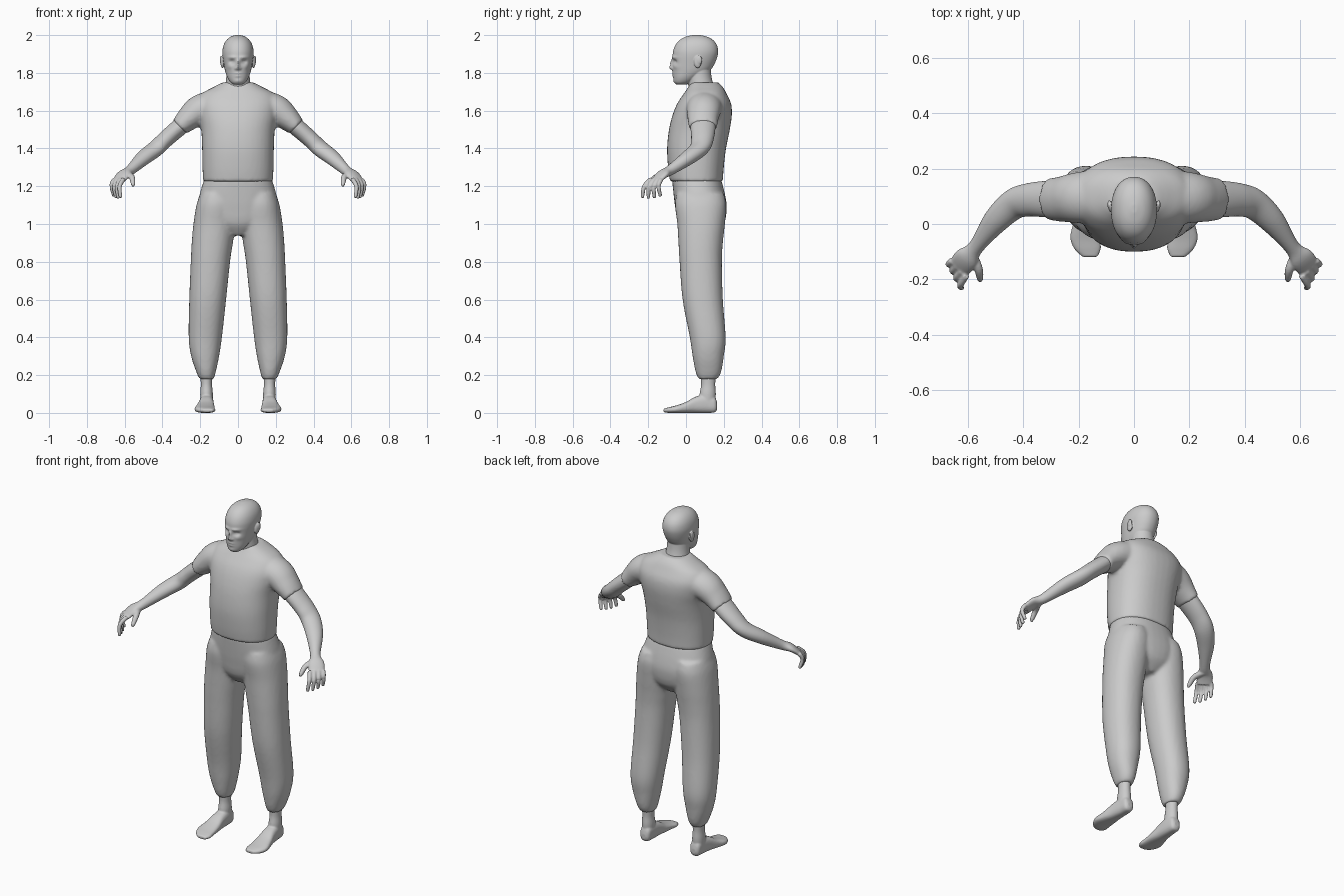
import bpy, bmesh
from math import cos, sin, pi, exp, copysign
from mathutils import Vector

SEG = 40


def smooth_rows(rows, steps=6):
    """Catmull-Rom interpolation of tuples of numbers."""
    out = []
    for i in range(len(rows) - 1):
        a, b, c, d = (rows[max(i - 1, 0)], rows[i], rows[i + 1],
                      rows[min(i + 2, len(rows) - 1)])
        for s in range(steps):
            t = s / steps
            out.append(tuple(
                0.5 * (2 * q + (r - p) * t + (2 * p - 5 * q + 4 * r - w) * t * t
                       + (3 * q - p - 3 * r + w) * t ** 3)
                for p, q, r, w in zip(a, b, c, d)))
    return out + [tuple(rows[-1])]


def loft(bm, rings, both=False, seg_fn=None):
    """Closed skin through rings; both=True adds the mirrored copy."""
    for sx in ((1, -1) if both else (1,)):
        loops = []
        for ring in rings:
            pts = [seg_fn(p) if seg_fn else p for p in ring]
            loops.append([bm.verts.new((p[0] * sx, p[1], p[2])) for p in pts])
        n = len(loops[0])
        for a, b in zip(loops, loops[1:]):
            for i in range(n):
                j = (i + 1) % n
                bm.faces.new((a[i], a[j], b[j], b[i]))
        bm.faces.new(loops[0])
        bm.faces.new(loops[-1])


def circle(power=2.0):
    """Unit superellipse."""
    e = 2 / power
    angles = [2 * pi * i / SEG for i in range(SEG)]
    return [(copysign(abs(cos(a)) ** e, cos(a)), copysign(abs(sin(a)) ** e, sin(a)))
            for a in angles]


def stack(bm, rows, both=False, power=2.0, along_y=False, seg_fn=None):
    """Sections given as (height, x0, x1, y0, y1), or (y, x0, x1, z0, z1)."""
    rings = []
    for t, x0, x1, v0, v1 in smooth_rows(rows):
        ring = []
        for c, s in circle(power):
            x = (x0 + x1) / 2 + c * (x1 - x0) / 2
            v = (v0 + v1) / 2 + s * (v1 - v0) / 2
            ring.append((x, t, v) if along_y else (x, v, t))
        rings.append(ring)
    loft(bm, rings, both, seg_fn)


def tube(bm, rows, both=True):
    """Limb through points (x, y, z, horizontal radius, vertical radius)."""
    rows = smooth_rows(rows)
    rings = []
    for i, r in enumerate(rows):
        d = (Vector(rows[min(i + 1, len(rows) - 1)][:3])
             - Vector(rows[max(i - 1, 0)][:3])).normalized()
        u = d.cross(Vector((0, 0, 1))).normalized()
        w = u.cross(d)
        rings.append([Vector(r[:3]) + u * c * r[3] + w * s * r[4] for c, s in circle()])
    loft(bm, rings, both)


def ball(bm, centre, radii):
    res = bmesh.ops.create_uvsphere(bm, u_segments=20, v_segments=12, radius=1)
    for v in res["verts"]:
        v.co = Vector(centre) + Vector([a * b for a, b in zip(v.co, radii)])


def finish(name, bm, voxel, iterations):
    """Fuse the overlapping pieces into one smooth skin."""
    bmesh.ops.recalc_face_normals(bm, faces=bm.faces[:])
    me = bpy.data.meshes.new(name)
    bm.to_mesh(me)
    bm.free()
    ob = bpy.data.objects.new(name, me)
    bpy.context.collection.objects.link(ob)
    m = ob.modifiers.new("fuse", 'REMESH')
    m.mode = 'VOXEL'
    m.voxel_size = voxel
    m.use_smooth_shade = True
    s = ob.modifiers.new("soften", 'SMOOTH')
    s.factor = 0.5
    s.iterations = iterations


# Shirt: torso and short sleeves
bm = bmesh.new()
stack(bm, [(1.225, -.185, .185, -.085, .195), (1.3, -.188, .188, -.095, .2),
           (1.4, -.19, .19, -.1, .212), (1.5, -.195, .195, -.09, .232),
           (1.58, -.21, .21, -.07, .243), (1.64, -.215, .215, -.045, .238),
           (1.69, -.19, .19, -.012, .215), (1.725, -.13, .13, .012, .195),
           (1.75, -.08, .08, .025, .17)], power=2.3)
tube(bm, [(.1, .1, 1.635, .1, .08), (.2, .095, 1.605, .092, .08),
          (.26, .09, 1.56, .082, .066), (.308, .09, 1.514, .075, .05)])
finish("shirt", bm, .01, 4)

# Trousers: hips and loose legs
bm = bmesh.new()
stack(bm, [(1.24, -.178, .178, -.074, .185), (1.15, -.205, .205, -.065, .208),
           (1.08, -.21, .21, -.056, .216), (1.0, -.16, .16, -.04, .2),
           (.94, -.06, .06, 0, .15)], power=2.3)
stack(bm, [(1.16, .02, .2, -.05, .2), (1.1, .01, .22, -.058, .214),
           (1.0, .013, .236, -.046, .206), (.9, .027, .245, -.04, .195),
           (.8, .042, .25, -.034, .19), (.6, .063, .258, -.018, .195),
           (.4, .085, .261, .02, .21), (.3, .1, .248, .035, .2),
           (.22, .117, .222, .05, .187), (.18, .128, .205, .065, .168)],
      both=True, power=2.2)
finish("trousers", bm, .01, 4)

# Arms with palm, fingers and thumb
bm = bmesh.new()
tube(bm, [(.25, .09, 1.56, .06, .044), (.307, .09, 1.515, .066, .046),
          (.38, .087, 1.452, .06, .044), (.435, .07, 1.4, .055, .042),
          (.5, .01, 1.35, .046, .038), (.57, -.083, 1.285, .028, .027),
          (.605, -.125, 1.262, .044, .021), (.632, -.158, 1.228, .042, .015)])
for k in range(4):
    f = k / 3
    root = Vector((.605, -.185, 1.238)).lerp(Vector((.657, -.132, 1.235)), f)
    tip = Vector((.622, -.232, 1.148)).lerp(Vector((.656, -.135, 1.155)), f)
    tip.z -= .017 * sin(pi * (.2 + .6 * f))
    mid = (root + tip) / 2 + Vector((.013, -.012, .012))
    tube(bm, [(*root, .012, .012), (*mid, .0115, .0115),
              (*tip.lerp(mid, .15), .0095, .0095), (*tip, .006, .006)])
tube(bm, [(.585, -.11, 1.262, .018, .016), (.562, -.16, 1.248, .016, .015),
          (.556, -.195, 1.215, .012, .012), (.556, -.205, 1.2, .007, .007)])
finish("arms_and_hands", bm, .005, 2)

# Bare feet and ankles
bm = bmesh.new()
stack(bm, [(.165, .15, .18, .02, .05), (.152, .135, .195, .003, .085),
           (.11, .13, .2, 0, .1), (.05, .128, .208, 0, .085),
           (0, .124, .22, 0, .058), (-.05, .122, .23, 0, .04),
           (-.09, .12, .215, 0, .03), (-.119, .132, .185, .004, .022)],
      both=True, power=2.6, along_y=True)
stack(bm, [(.04, .135, .198, .07, .155), (.1, .133, .2, .072, .158),
           (.15, .137, .197, .08, .155), (.21, .134, .2, .078, .158)], both=True)
finish("feet", bm, .005, 2)

# Head: face features are soft bumps (x, z, width, height, push along y)
BUMPS = [(0, 1.828, .010, .012, -.018), (0, 1.853, .008, .018, -.012),
         (.013, 1.823, .006, .006, -.006), (.032, 1.858, .015, .011, .015),
         (.03, 1.882, .022, .007, -.007), (.045, 1.832, .014, .012, -.004),
         (0, 1.798, .017, .004, -.005), (0, 1.783, .015, .004, -.005),
         (0, 1.757, .018, .009, -.003), (.03, 1.856, .009, .005, -.004)]


def face(p):
    x, y, z = p
    if y < .02:
        fade = min(1, (.02 - y) / .04)
        y += fade * sum(d * exp(-((abs(x) - bx) / w) ** 2 - ((z - bz) / h) ** 2)
                        for bx, bz, w, h, d in BUMPS)
    return x, y, z


SEG = 96
bm = bmesh.new()
stack(bm, [(1.738, -.022, .022, -.05, .0), (1.75, -.04, .04, -.062, .03),
           (1.775, -.056, .056, -.067, .07), (1.81, -.068, .068, -.07, .125),
           (1.85, -.076, .076, -.072, .152), (1.89, -.082, .082, -.071, .167),
           (1.92, -.082, .082, -.067, .17), (1.95, -.075, .075, -.054, .162),
           (1.975, -.06, .06, -.032, .142), (1.992, -.038, .038, 0, .11),
           (2.001, -.01, .01, .04, .07)], power=2.15, seg_fn=face)
stack(bm, [(1.67, -.08, .08, .03, .17), (1.73, -.068, .068, .014, .148),
           (1.78, -.062, .062, .01, .135), (1.84, -.06, .06, .01, .13)])
for s in (1, -1):
    ball(bm, (s * .082, .062, 1.858), (.011, .02, .033))
    ball(bm, (s * .089, .07, 1.868), (.007, .016, .023))
finish("head", bm, .0035, 2)
